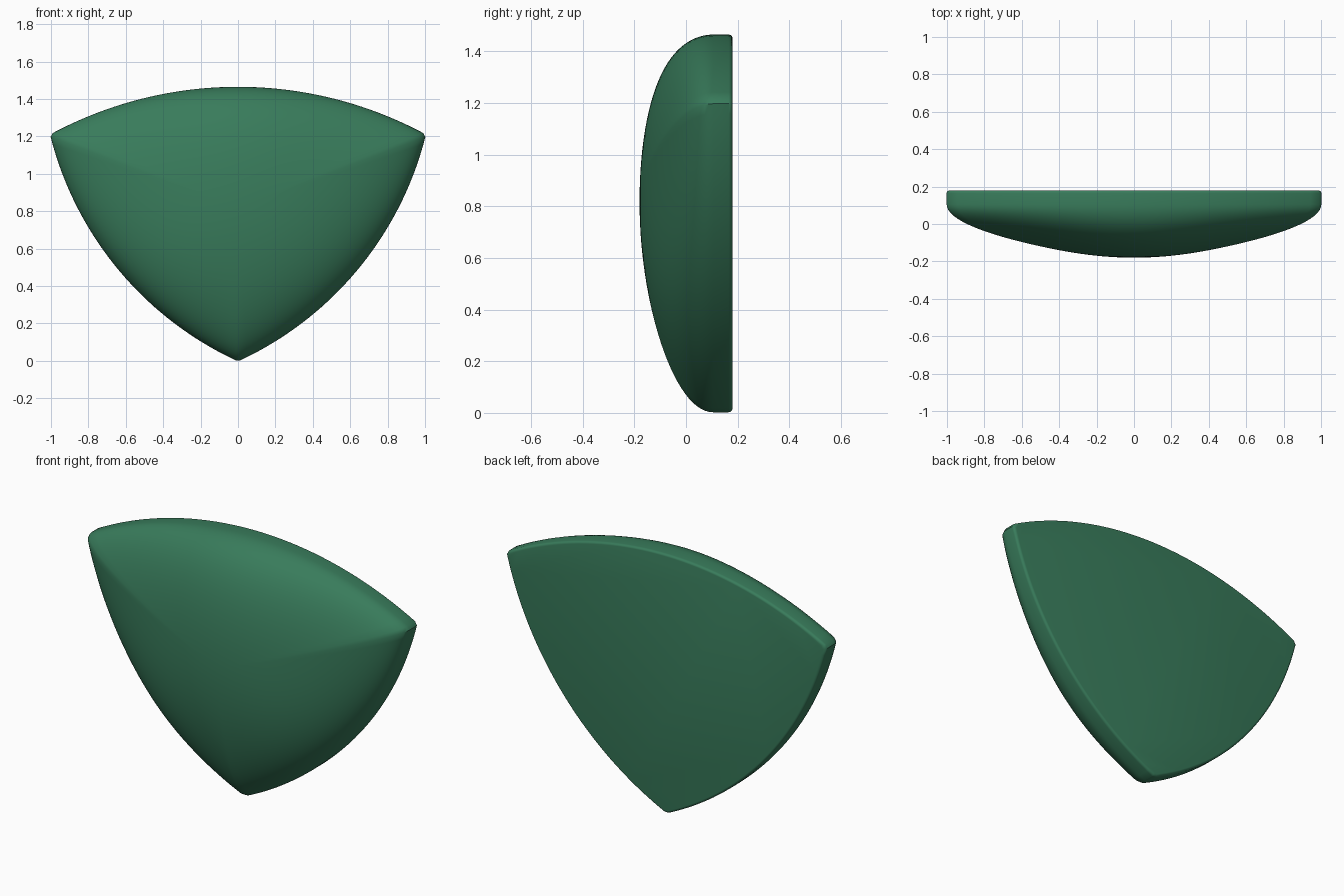
import bpy, bmesh, math
from mathutils import Vector

if "Cube" in bpy.data.objects:
    bpy.data.objects.remove(bpy.data.objects["Cube"])

CENTRE = Vector((0, 0.82))      # dome peak in x, z
RIM_Y, BACK_Y, FRONT_Y = 0.105, 0.18, -0.18
BEVEL = 0.015


def arc(a, b, sagitta, n=40, trim=0.008):
    """Points on a circular arc a -> b bulging to the right of travel."""
    d = b - a
    half = d.length / 2
    radius = (half * half + sagitta * sagitta) / (2 * sagitta)
    out = Vector((d.y, -d.x)).normalized()
    c = (a + b) / 2 + out * (sagitta - radius)
    span = math.asin(half / radius)
    pts = []
    for i in range(n + 1):
        s = trim + (1 - 2 * trim) * i / n
        ang = span * (2 * s - 1)
        pts.append(c + radius * (out * math.cos(ang) + d.normalized() * math.sin(ang)))
    return pts


# Three-sided bulging outline with tiny blunted corners
bottom, right, left = Vector((0, -0.003)), Vector((1.005, 1.21)), Vector((-1.005, 1.21))
outline = arc(bottom, right, 0.18) + arc(right, left, 0.255) + arc(left, bottom, 0.18)

bm = bmesh.new()


def ring(y, place):
    verts = []
    for p in outline:
        q = CENTRE + place(p - CENTRE)
        verts.append(bm.verts.new((q.x, y, q.y)))
    return verts


def dome_place(t):
    # rings go from a soft oval near the peak to the full outline at the rim
    def place(v):
        return v.normalized() * t * (0.74 + (v.length - 0.74) * t * t)
    return place


# Domed front, then side wall, then rounded back edge
rings = []
STEPS = 28
for i in range(1, STEPS + 1):
    phi = math.pi / 2 * i / STEPS
    y = RIM_Y + (FRONT_Y - RIM_Y) * math.cos(phi)
    rings.append(ring(y, dome_place(math.sin(phi))))
for i in range(5):
    a = math.pi / 2 * i / 4
    inset = BEVEL * (1 - math.cos(a))
    rings.append(ring(BACK_Y - BEVEL * (1 - math.sin(a)),
                      lambda v, k=inset: v * (1 - k / 0.8)))

peak = bm.verts.new((CENTRE.x, FRONT_Y, CENTRE.y))
n = len(outline)
for i in range(n):
    j = (i + 1) % n
    bm.faces.new((peak, rings[0][i], rings[0][j]))
    for r0, r1 in zip(rings, rings[1:]):
        bm.faces.new((r0[i], r1[i], r1[j], r0[j]))
bm.faces.new(rings[-1])         # flat back
bmesh.ops.recalc_face_normals(bm, faces=bm.faces)

mesh = bpy.data.meshes.new("domed_panel")
bm.to_mesh(mesh)
bm.free()
panel = bpy.data.objects.new("domed_panel", mesh)
bpy.context.collection.objects.link(panel)

green = bpy.data.materials.new("green")
green.diffuse_color = (0.04, 0.2, 0.105, 1)
green.use_nodes = True
green.node_tree.nodes["Principled BSDF"].inputs["Base Color"].default_value = green.diffuse_color
mesh.materials.append(green)

bpy.context.view_layer.objects.active = panel
panel.select_set(True)
bpy.ops.object.shade_smooth_by_angle(angle=math.radians(40))
